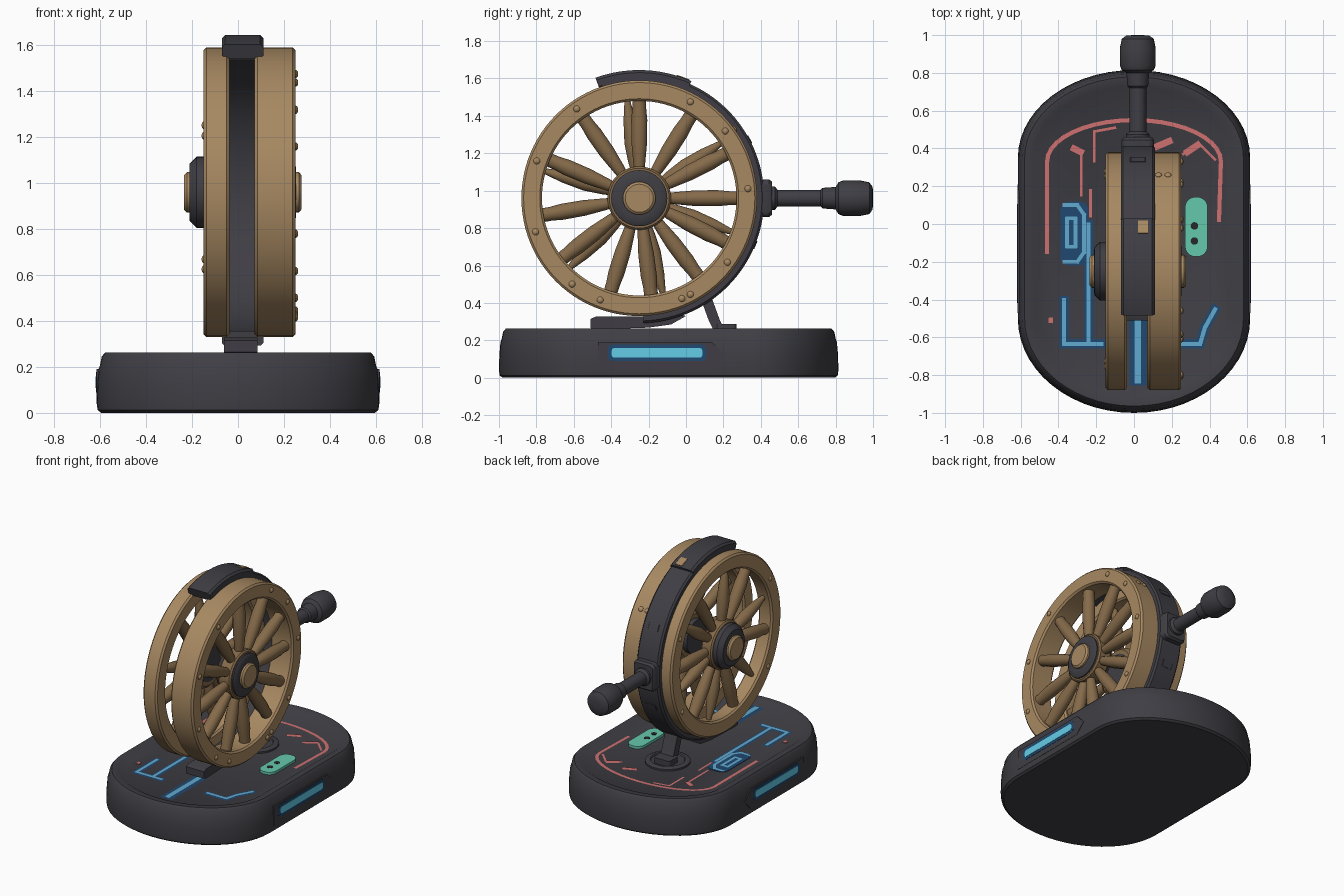
import bpy, bmesh, math
from mathutils import Vector

if "Cube" in bpy.data.objects:
    bpy.data.objects.remove(bpy.data.objects["Cube"])

def mat(name, rgb):
    m = bpy.data.materials.new(name)
    m.diffuse_color = (*rgb, 1)
    m.use_nodes = True
    m.node_tree.nodes["Principled BSDF"].inputs["Base Color"].default_value = m.diffuse_color
    return m

DARK = mat("charcoal", (0.050, 0.048, 0.058))
BLACK = mat("near black", (0.02, 0.02, 0.024))
GOLD = mat("tan wood", (0.39, 0.25, 0.122))
BROWN = mat("brown wood", (0.235, 0.145, 0.068))
RED = mat("coral red", (0.62, 0.16, 0.16))
BLUE = mat("light blue", (0.12, 0.40, 0.62))
CYAN = mat("bright cyan", (0.13, 0.62, 0.82))
NAVY = mat("deep blue", (0.014, 0.065, 0.16))
TEAL = mat("teal", (0.13, 0.58, 0.41))

CX, CY, CZ = 0.02, -0.25, 0.96      # wheel centre
FLOOR = 0.236

def make(name, verts, faces, m):
    me = bpy.data.meshes.new(name)
    me.from_pydata([tuple(v) for v in verts], [], faces)
    bm = bmesh.new()
    bm.from_mesh(me)
    bmesh.ops.recalc_face_normals(bm, faces=bm.faces)
    bm.to_mesh(me)
    bm.free()
    me.materials.append(m)
    ob = bpy.data.objects.new(name, me)
    bpy.context.collection.objects.link(ob)
    return ob

def loft(name, loops, m, cap=True, wrap=False):
    n = len(loops[0])
    verts = [v for l in loops for v in l]
    k = len(loops)
    faces = []
    for i in range(k if wrap else k - 1):
        a, b = i * n, ((i + 1) % k) * n
        faces += [(a + j, a + (j + 1) % n, b + (j + 1) % n, b + j) for j in range(n)]
    if cap and not wrap:
        faces += [tuple(range(n)), tuple(range((k - 1) * n, k * n))]
    return make(name, verts, faces, m)

def lathe(name, prof, m, origin, axis, segs=32):
    """prof: (radius, distance along axis)"""
    q = Vector(axis).to_track_quat('Z', 'Y')
    loops = [[Vector(origin) + q @ Vector((r * math.cos(2 * math.pi * j / segs),
              r * math.sin(2 * math.pi * j / segs), t)) for j in range(segs)] for r, t in prof]
    return loft(name, loops, m)

def on_wheel(x, r, deg):
    a = math.radians(deg)
    return Vector((x, CY + r * math.cos(a), CZ + r * math.sin(a)))

def arc(name, prof, m, a0=0, a1=360, n=96):
    """prof: closed (x, radius) section swept about the wheel axle"""
    full = a1 - a0 == 360
    cnt = n if full else n + 1
    loops = [[on_wheel(x, r, a0 + (a1 - a0) * i / n) for x, r in prof] for i in range(cnt)]
    return loft(name, loops, m, wrap=full)

def section(x0, x1, r0, r1, c):
    return [(x0 + c, r0), (x1 - c, r0), (x1, r0 + c), (x1, r1 - c),
            (x1 - c, r1), (x0 + c, r1), (x0, r1 - c), (x0, r0 + c)]

def rounded(cx, cy, hw, hh, r, n=6):
    pts = []
    for k, (sx, sy) in enumerate([(1, 1), (-1, 1), (-1, -1), (1, -1)]):
        for i in range(n + 1):
            a = math.pi / 2 * (k + i / n)
            pts.append((cx + sx * (hw - r) + r * math.cos(a), cy + sy * (hh - r) + r * math.sin(a)))
    return pts

def plate_z(name, pts, z0, z1, m):
    return loft(name, [[(x, y, z) for x, y in pts] for z in (z0, z1)], m)

def plate_x(name, pts, x0, x1, m):
    return loft(name, [[(x, y, z) for y, z in pts] for x in (x0, x1)], m)

def ribbon(name, paths, w, z, m):
    """flat painted lines on the floor"""
    verts, faces = [], []
    for path in paths:
        for a, b in zip(path, path[1:]):
            a, b = Vector(a), Vector(b)
            d = (b - a).normalized() * w / 2
            s = Vector((-d.y, d.x))
            k = len(verts)
            verts += [(*p, z) for p in (a - d * .8 - s, b + d * .8 - s, b + d * .8 + s, a - d * .8 + s)]
            faces.append((k, k + 1, k + 2, k + 3))
    return make(name, verts, faces, m)

# Base: rounded oblong with chamfered lip and sunken floor
def outline(inset, n=28):
    pts = []
    for i in range(n + 1):
        a = math.pi * i / n
        pts.append(((.615 - inset) * math.cos(a), .35 + (.465 - inset) * math.sin(a)))
    for i in range(n + 1):
        a = math.pi + math.pi * i / n
        pts.append(((.615 - inset) * math.cos(a), -.5 + (.5 - inset) * math.sin(a)))
    return pts

base_prof = [(.02, 0), (.004, .012), (0, .04), (.002, .12), (.008, .19), (.014, .205), (.022, .245),
             (.036, .262), (.085, .258), (.12, FLOOR)]
loft("base", [[(x, y, z) for x, y in outline(i)] for i, z in base_prof], DARK)

# Side light strips
for s, side in ((1, "right"), (-1, "left")):
    plate_x(f"light_panel_{side}", [(-.47, .05), (.14, .05), (.21, .12), (.14, .19), (-.47, .19)],
            s * .60, s * .6165, DARK)
    plate_x(f"light_border_{side}", rounded(-.155, .133, .262, .044, .025), s * .60, s * .6185, NAVY)
    plate_x(f"light_strip_{side}", rounded(-.155, .133, .242, .025, .012), s * .60, s * .6205, CYAN)

# Painted floor lines
arch = [(-.46, -.15), (-.46, .33)]
arch += [(.46 * math.cos(a), .33 + .22 * math.sin(a)) for a in [math.pi * (1 - i / 20) for i in range(21)]]
arch += [(.45, .02)]
ribbon("red_arch", [arch], .022, FLOOR + .004, RED)
ribbon("red_details", [[(-.28, .36), (-.28, .15)], [(-.21, .33), (-.21, .49), (-.1, .51)],
                       [(-.23, .18), (-.23, .04)], [(.26, .37), (.35, .42), (.43, .34)]],
       .014, FLOOR + .004, RED)
ribbon("red_patches", [[(-.32, .40), (-.28, .38)], [(.12, .41), (.19, .44)], [(.28, .38), (.34, .42)]],
       .035, FLOOR + .005, RED)
plate_z("red_dot", rounded(-.44, -.51, .012, .015, .004), FLOOR, FLOOR + .004, RED)
badge = [(-.37, .10), (-.30, .10), (-.265, .05), (-.265, -.15), (-.30, -.20), (-.37, -.20)]
blues = [[(-.24, 0), (-.24, -.62)], [(-.37, -.4), (-.37, -.635), (-.17, -.635)],
         [(.2, -.635), (.35, -.635), (.375, -.55), (.43, -.45)]]
ribbon("blue_glow", blues, .05, FLOOR + .002, NAVY)
plate_z("badge_glow", rounded(-.315, -.05, .075, .17, .05), FLOOR, FLOOR + .003, NAVY)
ribbon("blue_lines", blues, .022, FLOOR + .005, BLUE)
ribbon("badge_outline", [badge, [(-.355, .03), (-.31, .03), (-.31, -.12), (-.355, -.12), (-.355, .03)]],
       .02, FLOOR + .005, BLUE)
ribbon("centre_glow", [[(.02, -.48), (.02, -.82)]], .09, FLOOR + .002, NAVY)
ribbon("centre_stripe", [[(.02, -.48), (.02, -.83)]], .035, FLOOR + .005, BLUE)

# Teal plate with two holes
plate_z("teal_plate", rounded(.33, -.015, .06, .158, .055), FLOOR - .01, FLOOR + .018, TEAL)
for y in (-.01, -.09):
    lathe("plate_hole", [(.02, 0), (.02, .003)], BLACK, (.32, y, FLOOR + .017), (0, 0, 1), 16)

# Wheel rims
arc("rim_right", section(.072, .25, .52, .63, .012), GOLD)
arc("rim_left", section(-.15, -.038, .52, .63, .012), GOLD)

# Spokes: stout on the right, some leaf shaped on the left
stout = [(.022, .11), (.032, .18), (.043, .30), (.044, .42), (.038, .48), (.038, .54)]
leaf = [(.022, .11), (.036, .20), (.044, .30), (.034, .42), (.02, .50), (.012, .54)]
for i, a in enumerate((0, 27, 58, 90, 125, 157, 190, 218, 253, 277, 307, 333)):
    lathe("spoke_right", stout, BROWN, (.185, CY, CZ), on_wheel(0, 1, a) - on_wheel(0, 0, a), 14)
    b = a + (7 if i % 2 else 0)
    lathe("spoke_left", leaf if i % 2 else stout, BROWN, (-.095, CY, CZ),
          on_wheel(0, 1, b) - on_wheel(0, 0, b), 14)

# Hubs: brown naves, dark collars and tan caps
hub = (0, CY, CZ)
X = (1, 0, 0)
lathe("nave_right", [(.15, .12), (.17, .14), (.17, .22), (.16, .23)], BROWN, hub, X, 40)
lathe("nave_left", [(.15, -.05), (.17, -.07), (.17, -.14), (.16, -.15)], BROWN, hub, X, 40)
lathe("collar_right", [(.15, .22), (.15, .24), (.135, .25), (.10, .252)], DARK, hub, X, 40)
lathe("cap_right", [(.088, .245), (.088, .265), (.075, .276)], GOLD, hub, X, 24)
lathe("collar_left", [(.155, -.14), (.155, -.18), (.125, -.21), (.09, -.212)], DARK, hub, X, 40)
lathe("cap_left", [(.088, -.20), (.088, -.222), (.075, -.235)], GOLD, hub, X, 24)
# Dark inner drums facing the gap
lathe("inner_drum_right", [(.12, .085), (.12, .13)], DARK, hub, X, 32)
lathe("inner_drum_left", [(.12, -.045), (.12, -.06)], DARK, hub, X, 32)

# Rivets on the rim faces
dome = [(.018, -.004), (.018, .003), (.013, .009), (.005, .012)]
low_dome = [(.018, -.004), (.017, .001), (.012, .006), (.005, .008)]
for a in (5, 38, 62, 125, 160, 198, 232, 249, 293, 298, 324):
    lathe("rivet_right", dome, GOLD, on_wheel(.25, .583, a), X, 12)
for a in (25, 150, 215, 330):
    lathe("rivet_left", low_dome, GOLD, on_wheel(-.15, .583, a), (-1, 0, 0), 12)
for x in (.13, .18):
    lathe("rivet_edge", dome, GOLD, on_wheel(x, .628, 36), on_wheel(0, 1, 36) - on_wheel(0, 0, 36), 12)

# Dark band hugging the rear of the wheel, with a thicker top end
arc("band", section(-.07, .11, .605, .668, .012), DARK, -88, 108, 72)
arc("band_top_pad", section(-.07, .11, .62, .685, .014), DARK, 66, 110, 20)
arc("band_latch", section(.02, .075, .66, .689, .002), GOLD, 67, 73, 4)
for a in (28, -22):
    arc("band_tab", section(-.02, .06, .65, .672, .003), DARK, a - 2, a + 2, 4)
# Level tail of the band running forward under the wheel
tail = [(-.51, .265), (-.49, .258), (-.2, .268), (-.08, .285), (.0, .33), (-.05, .345),
        (-.2, .328), (-.48, .328), (-.51, .315)]
loft("band_tail", [[(x, y, z) for y, z in tail] for x in (-.06, .085)], DARK)

# Crank handle pointing back
plate = rounded(CX, CZ, .085, .10, .03)
loft("handle_mount", [[(CX + (x - CX) * s, y, CZ + (z - CZ) * s) for x, z in plate]
                      for s, y in ((1, .36), (1, .445), (.88, .46))], DARK)
lathe("handle", [(.062, .44), (.062, .475), (.045, .49), (.045, .72), (.055, .73), (.06, .80), (.085, .815),
                 (.095, .84), (.095, .93), (.085, .98), (.06, .998), (.02, 1.0)],
      DARK, (CX, 0, CZ), (0, 1, 0), 28)

# Stand under the wheel: disc, foot and strut
lathe("stand_disc", [(.15, FLOOR - .01), (.15, .248), (.135, .255), (.115, .255), (.11, .247)],
      DARK, (CX, .18, 0), (0, 0, 1), 40)
plate_z("stand_foot", rounded(CX - .01, .215, .065, .055, .02), .23, .288, DARK)
loft("stand_strut", [[(CX + sx * .05, y + sy * .03, z) for sx, sy in ((-1, -1), (1, -1), (1, 1), (-1, 1))]
                     for y, z in ((.18, .25), (.15, .31), (.11, .42))], DARK)

# Smooth shading with sharp edges kept
bpy.ops.object.select_all(action='SELECT')
bpy.context.view_layer.objects.active = bpy.data.objects["base"]
bpy.ops.object.shade_smooth_by_angle(angle=math.radians(35))
